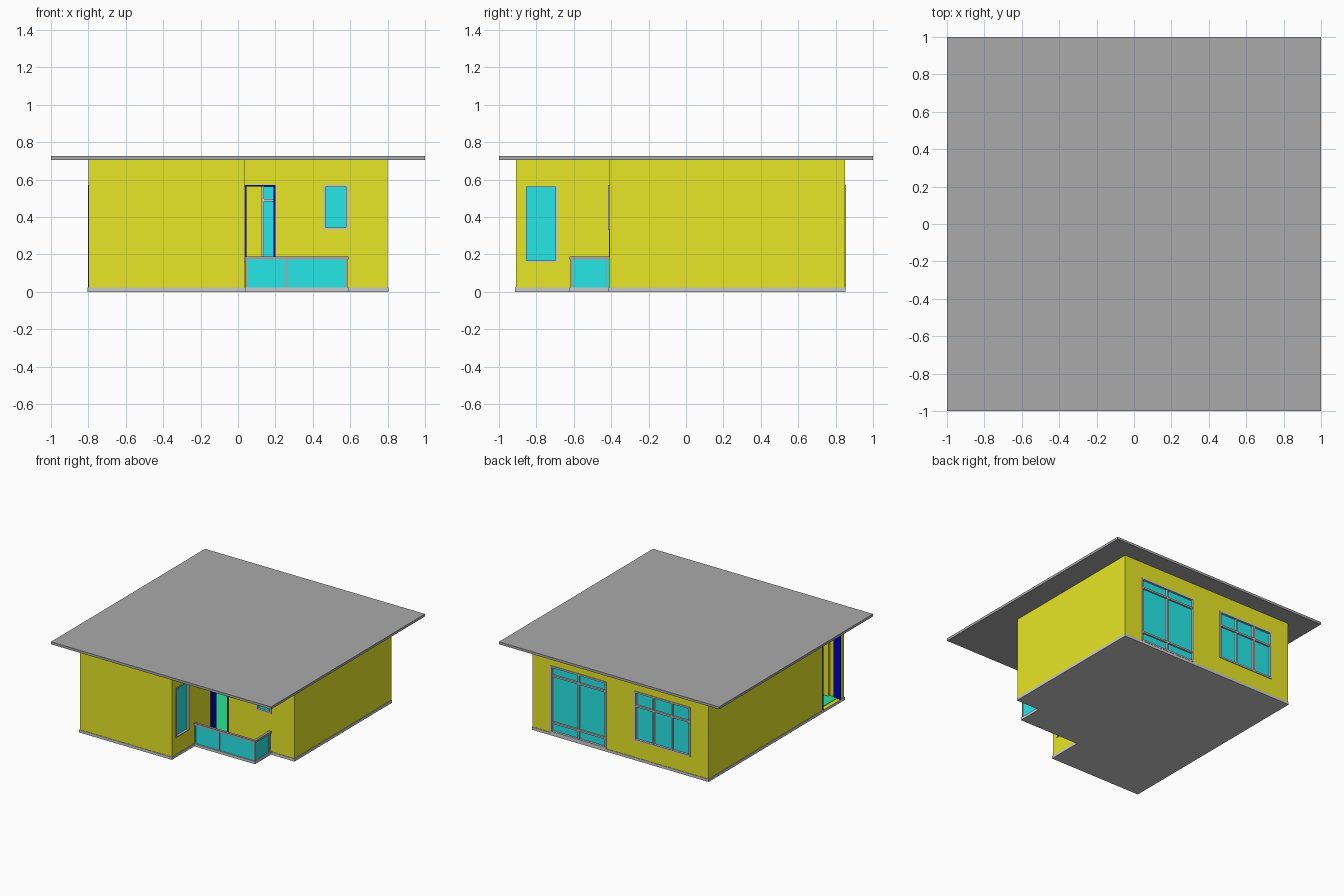
import bpy, bmesh
from mathutils import Vector

if "Cube" in bpy.data.objects:
    bpy.data.objects.remove(bpy.data.objects["Cube"])


def material(name, rgb):
    m = bpy.data.materials.new(name)
    m.diffuse_color = (*rgb, 1)
    m.use_nodes = True
    m.node_tree.nodes["Principled BSDF"].inputs["Base Color"].default_value = m.diffuse_color
    return m


YELLOW = material("yellow_plaster", (0.8, 0.8, 0.02))
CYAN = material("cyan_glass", (0.02, 0.8, 0.8))
GREEN = material("green_floor", (0.02, 0.8, 0.3))
BLUE = material("blue_frame", (0.0, 0.0, 0.5))
DARK = material("dark_grey", (0.4, 0.4, 0.4))


def finish(name, bm, mat):
    bmesh.ops.recalc_face_normals(bm, faces=bm.faces)
    me = bpy.data.meshes.new(name)
    bm.to_mesh(me)
    bm.free()
    ob = bpy.data.objects.new(name, me)
    bpy.context.collection.objects.link(ob)
    if mat:
        me.materials.append(mat)
    return ob


def boxes(name, mat, *specs):
    """One object from boxes given as (x0, x1, y0, y1, z0, z1)."""
    bm = bmesh.new()
    for s in specs:
        lo, hi = Vector(s[0::2]), Vector(s[1::2])
        for v in bmesh.ops.create_cube(bm, size=1)["verts"]:
            v.co = (lo + hi) / 2 + v.co * (hi - lo)
    return finish(name, bm, mat)


def prism(name, mat, pts, z0, z1):
    bm = bmesh.new()
    f = bm.faces.new([bm.verts.new((x, y, z0)) for x, y in pts])
    ext = bmesh.ops.extrude_face_region(bm, geom=[f])["geom"]
    for v in ext:
        if isinstance(v, bmesh.types.BMVert):
            v.co.z = z1
    return finish(name, bm, mat)


def cut(target, cutter):
    cutter.hide_render = True
    mod = target.modifiers.new("cut", "BOOLEAN")
    mod.operation, mod.solver, mod.object = "DIFFERENCE", "EXACT", cutter
    bpy.context.view_layer.objects.active = target
    bpy.ops.object.modifier_apply(modifier=mod.name)
    bpy.data.objects.remove(cutter)


def ell(d):
    """House outline inset by d."""
    return [(-.8 + d, -.91 + d), (.035 - d, -.91 + d), (.035 - d, -.41 + d),
            (.8 - d, -.41 + d), (.8 - d, .85 - d), (-.8 + d, .85 - d)]


T = 0.06   # wall thickness

# roof, base slab, floor and walls
boxes("roof", DARK, (-1, 1, -1, 1, .705, .725))
base = ell(-.004)
prism("base_slab", None, base[:2] + [(.039, -.622), (.59, -.622), (.59, -.414)] + base[3:], 0, .022)
prism("floor", GREEN, ell(.03), .015, .026)
walls = prism("walls", YELLOW, ell(0), .02, .706)
cut(walls, prism("room_cutter", None, ell(T), -.1, .9))


def opening(name, axis, face, out, a0, a1, z0, z1, vs=(), hs=(), door=False, w=.013):
    """Cut a wall opening and fit a frame; axis is the wall's running direction."""
    def spec(p, q, zlo, zhi, d0, d1):
        d = sorted((face + out * d0, face + out * d1))
        return (p, q, *d, zlo, zhi) if axis == "x" else (*d, p, q, zlo, zhi)
    cut(walls, boxes("cutter", None, spec(a0, a1, z0, z1, -.1, .04)))
    d = (-T - .002, .003) if door else (-.035, .006)
    bars = [spec(a0, a0 + w, z0, z1, *d), spec(a1 - w, a1, z0, z1, *d),
            spec(a0 + w, a1 - w, z1 - w, z1, *d)]
    if not door:
        bars.append(spec(a0 + w, a1 - w, z0, z0 + w, *d))
    b = (-.03, .003)
    bars += [spec(v - w / 2, v + w / 2, z0 + w, z1 - w, *b) for v in vs]
    edges = [a0 + w] + [e for v in vs for e in (v - w / 2, v + w / 2)] + [a1 - w]
    for h in hs:
        for p, q in zip(edges[0::2], edges[1::2]):
            bars.append(spec(p, q, h - w / 2, h + w / 2, *b))
    boxes(name + "_frame", BLUE if door else None, *bars)
    if not door:
        boxes(name + "_glass", CYAN, spec(a0 + .005, a1 - .005, z0 + .005, z1 - .005, -.02, -.012))


# doors and windows
opening("balcony_door", "x", -.41, -1, .037, .2, .022, .572, door=True, w=.009)
opening("side_door", "y", -.8, -1, -.867, -.632, .022, .572, door=True, w=.009)
opening("front_window", "x", -.41, -1, .455, .59, .332, .572)
opening("side_window", "y", .035, 1, -.86, -.69, .16, .567, w=.007)
opening("patio_window", "x", .85, 1, .127, .636, .022, .572, (.382,), (.105, .49))
opening("back_window", "x", .85, 1, -.636, -.127, .16, .567, (-.466, -.297), (.445,))

# balcony railing: top rail, posts and glass panels
boxes("balcony_rail", DARK, (.037, .59, -.622, -.602, .172, .19),
      (.57, .59, -.602, -.41, .172, .19))
boxes("balcony_posts", DARK,
      *[(x, x + .009, -.617, -.607, .022, .173) for x in (.038, .256, .576)],
      (.575, .585, -.434, -.425, .022, .173))
boxes("balcony_glass", CYAN, (.04, .58, -.614, -.61, .022, .173),
      (.578, .582, -.61, -.41, .022, .173))
